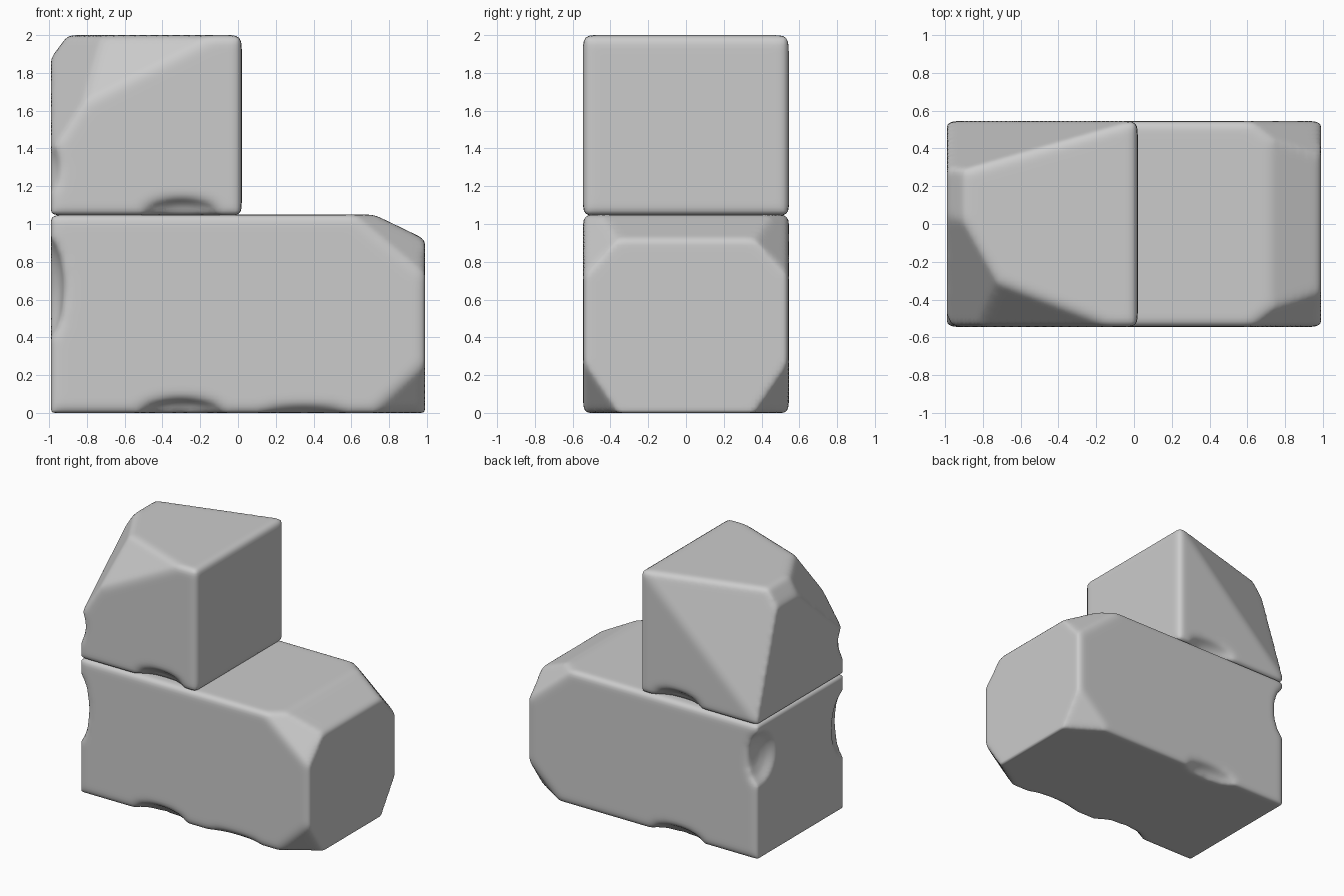
import bpy, bmesh
from mathutils import Vector, Matrix

if "Cube" in bpy.data.objects:
    bpy.data.objects.remove(bpy.data.objects["Cube"])


def mirror_y(p):
    return (p[0], -p[1], p[2])


def both(items):
    """Repeat cuts (point triples) on the opposite y side."""
    return items + [tuple(mirror_y(p) for p in tri) for tri in items]


def stone(name, lo, hi, cuts, dents):
    lo, hi = Vector(lo), Vector(hi)
    mid, size = (lo + hi) / 2, hi - lo
    bm = bmesh.new()
    bmesh.ops.create_cube(bm, size=1)
    for v in bm.verts:
        v.co = Vector([mid[i] + v.co[i] * size[i] for i in range(3)])
    # slice the worn corners off
    for tri in cuts:
        a, b, c = (Vector(p) for p in tri)
        n = (b - a).cross(c - a).normalized()
        if n.dot(mid - a) > 0:
            n.negate()
        bmesh.ops.bisect_plane(bm, geom=bm.verts[:] + bm.edges[:] + bm.faces[:],
                               dist=1e-5, plane_co=a, plane_no=n, clear_outer=True)
        bmesh.ops.holes_fill(bm, edges=bm.edges[:], sides=0)
    bmesh.ops.recalc_face_normals(bm, faces=bm.faces[:])
    me = bpy.data.meshes.new(name)
    bm.to_mesh(me)
    bm.free()
    ob = bpy.data.objects.new(name, me)
    bpy.context.collection.objects.link(ob)

    # scoop the chipped dents with ellipsoids
    cutters = []
    for pos, rad in dents:
        cm = bmesh.new()
        bmesh.ops.create_icosphere(cm, subdivisions=3, radius=1,
                                   matrix=Matrix.LocRotScale(Vector(pos), None, Vector(rad)))
        cme = bpy.data.meshes.new("dent_cutter")
        cm.to_mesh(cme)
        cm.free()
        co = bpy.data.objects.new("dent_cutter", cme)
        co.hide_render = True
        bpy.context.collection.objects.link(co)
        cutters.append(co)
        m = ob.modifiers.new("dent", 'BOOLEAN')
        m.operation, m.object, m.solver = 'DIFFERENCE', co, 'EXACT'

    # soften all edges
    r = ob.modifiers.new("remesh", 'REMESH')
    r.mode, r.voxel_size, r.use_smooth_shade = 'VOXEL', 0.022, True
    s = ob.modifiers.new("soften", 'SMOOTH')
    s.factor, s.iterations = 0.5, 8

    bpy.ops.object.select_all(action='DESELECT')
    ob.select_set(True)
    bpy.context.view_layer.objects.active = ob
    bpy.ops.object.convert(target='MESH')
    for co in cutters:
        bpy.data.objects.remove(co)
    for p in ob.data.polygons:
        p.use_smooth = True
    return ob


# long lower block
stone("lower_stone", (-0.99, -0.545, 0), (0.99, 0.545, 1.05),
      [((0.72, 0, 1.05), (0.72, 0.3, 1.05), (0.99, 0, 0.92))]
      + both([((0.6, -0.545, 1.05), (0.99, -0.36, 0.92), (0.97, -0.545, 0.74)),
              ((0.7, -0.545, 0), (0.99, -0.36, 0), (0.99, -0.545, 0.27))]),
      [((-0.3, -0.56, 0), (0.24, 0.1, 0.08)),
       ((-0.3, 0.56, 0), (0.24, 0.1, 0.08)),
       ((0.35, -0.56, 0), (0.25, 0.07, 0.04)),
       ((-1.02, -0.55, 0.66), (0.1, 0.17, 0.28)),
       ((-1.03, 0.5, 0.78), (0.12, 0.2, 0.22))])

# upper block on the left half
stone("upper_stone", (-0.99, -0.545, 1.045), (0.02, 0.545, 2.0),
      [((-0.1, -0.545, 2), (-0.85, -0.545, 1.62), (-0.95, -0.22, 2)),
       ((0.0, 0.545, 2), (-0.99, 0.26, 2), (-0.93, 0.545, 1.12)),
       ((-0.9, 0, 2), (-0.9, 0.4, 2), (-0.99, 0, 1.88)),
       ((-0.7, -0.34, 2), (-0.92, 0.05, 2), (-0.99, -0.4, 1.5))],
      [((-0.3, -0.57, 1.06), (0.22, 0.1, 0.08)),
       ((-0.3, 0.57, 1.06), (0.22, 0.1, 0.08)),
       ((-1.03, -0.57, 1.3), (0.09, 0.12, 0.16))])
